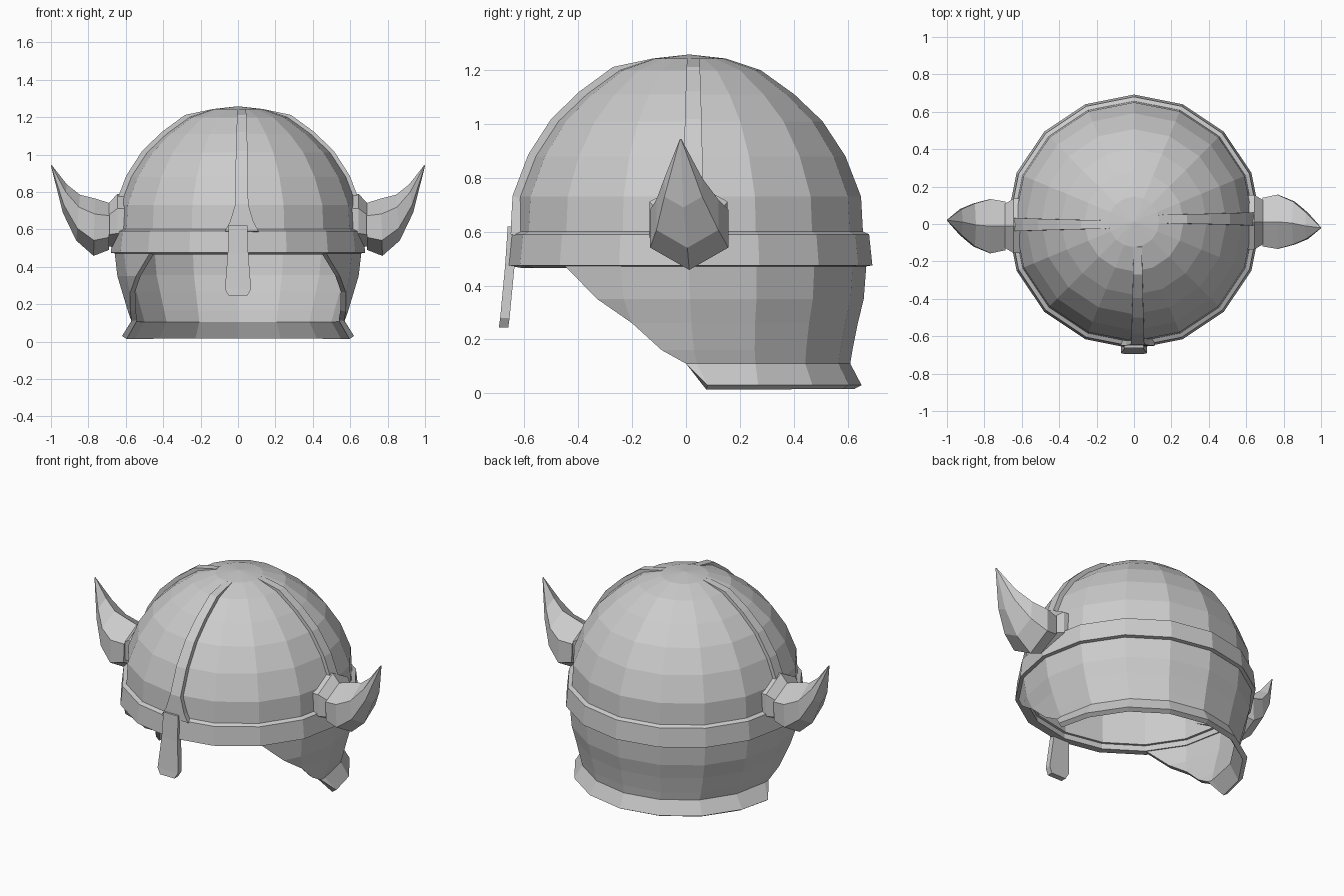
import bpy, bmesh, math
from mathutils import Matrix, Vector

if "Cube" in bpy.data.objects:
    bpy.data.objects.remove(bpy.data.objects["Cube"])

SIDES = 16
CY = 0.012  # centre of the round parts on y


def finish(bm, name, thickness=0.0):
    bmesh.ops.remove_doubles(bm, verts=bm.verts, dist=0.0005)
    bmesh.ops.recalc_face_normals(bm, faces=bm.faces)
    mesh = bpy.data.meshes.new(name)
    bm.to_mesh(mesh)
    bm.free()
    ob = bpy.data.objects.new(name, mesh)
    bpy.context.collection.objects.link(ob)
    if thickness:
        mod = ob.modifiers.new("thickness", "SOLIDIFY")
        mod.thickness = thickness
        mod.offset = -1
    return ob


def skin(bm, rows, wrap_u=False, wrap_v=False):
    """Quads between rows of points; wrap_u closes each row, wrap_v joins last row to first."""
    vs = [[bm.verts.new(p) for p in row] for row in rows]
    n, m = len(vs), len(vs[0])
    for i in range(n if wrap_v else n - 1):
        for j in range(m if wrap_u else m - 1):
            a, b = vs[i], vs[(i + 1) % n]
            bm.faces.new((a[j], a[(j + 1) % m], b[(j + 1) % m], b[j]))
    return vs


def ring(r, z, cy=CY):
    return [(r * math.sin(2 * math.pi * j / SIDES),
             cy - r * math.cos(2 * math.pi * j / SIDES), z) for j in range(SIDES)]


# Dome
DOME = [(0.64, 0.5), (0.645, 0.6), (0.638, 0.73), (0.58, 0.88), (0.495, 1.01),
        (0.39, 1.11), (0.265, 1.2), (0.135, 1.243)]
bm = bmesh.new()
rows = skin(bm, [ring(r, z) for r, z in DOME], wrap_u=True)
top = bm.verts.new((0, CY, 1.258))
for j in range(SIDES):
    bm.faces.new((rows[-1][j], rows[-1][(j + 1) % SIDES], top))
finish(bm, "dome", 0.03)

# Brow band
bm = bmesh.new()
skin(bm, [ring(r, z) for r, z in
          [(0.62, 0.465), (0.68, 0.475), (0.668, 0.59), (0.635, 0.605)]],
     wrap_u=True, wrap_v=True)
finish(bm, "brow_band")

# Neck guard: rows of (radius, z, centre y, y of the front cut)
GUARD = [(0.66, 0.48, 0.01, -0.46), (0.645, 0.35, 0.015, -0.33),
         (0.618, 0.26, 0.02, -0.2), (0.588, 0.16, 0.03, -0.09),
         (0.57, 0.11, 0.04, 0.0), (0.622, 0.03, 0.03, 0.08)]
bm = bmesh.new()
vs = []
for r, z, cy, cut in GUARD:
    start = math.acos((cy - cut) / r)
    row = []
    for j in range(2, SIDES - 1):
        t = min(max(2 * math.pi * j / SIDES, start), 2 * math.pi - start)
        row.append((r * math.sin(t), cy - r * math.cos(t), z))
    vs.append(row)
skin(bm, vs)
bmesh.ops.dissolve_degenerate(bm, dist=0.0005, edges=bm.edges)
finish(bm, "neck_guard", 0.03)

# Raised ribs on the front and both sides of the dome
PATH = [(0.645, 0.59, 0.045), (0.643, 0.64, 0.04), (0.638, 0.73, 0.035)] + \
       [(r, z, 0.034 - 0.003 * i) for i, (r, z) in enumerate(DOME[3:])]


def rib(name, angle, shift, flare=0.0):
    bm = bmesh.new()
    rows = []
    for i, (r, z, w) in enumerate(PATH):
        w += flare * max(0, 1 - i / 2)
        h = 0.018 if i < len(PATH) - 1 else 0.0
        up = h * (z - 0.55)
        rows.append([(shift - w, -(r - 0.04), z - 0.02), (shift - w, -(r + h), z + up),
                     (shift + w, -(r + h), z + up), (shift + w, -(r - 0.04), z - 0.02)])
    skin(bm, rows, wrap_u=True)
    bmesh.ops.holes_fill(bm, edges=bm.edges)
    bmesh.ops.transform(bm, verts=bm.verts, matrix=Matrix.Translation((0, CY, 0))
                        @ Matrix.Rotation(angle, 4, "Z"))
    finish(bm, name)


rib("front_rib", 0, 0.02, 0.045)
rib("right_rib", math.pi / 2, 0.015)
rib("left_rib", -math.pi / 2, 0.015)

# Nose guard
bm = bmesh.new()
skin(bm, [[(-w, yf, z), (w, yf, z), (w, yf + 0.035, z), (-w, yf + 0.035, z)]
          for w, yf, z in [(0.05, -0.662, 0.62), (0.055, -0.672, 0.47),
                           (0.07, -0.69, 0.28), (0.05, -0.695, 0.245)]], wrap_u=True)
bmesh.ops.holes_fill(bm, edges=bm.edges)
finish(bm, "nose_guard")


# Horns and their collars: six-sided sections (top x, top z, bottom x, bottom z, half width, y)
def hexagon(s, side):
    tx, tz, bx, bz, w, y = s
    t, b = Vector((tx, 0, tz)), Vector((bx, 0, bz))
    pts = []
    for f, k in [(0, 0), (0.27, 1), (0.73, 1), (1, 0), (0.73, -1), (0.27, -1)]:
        p = t.lerp(b, f)
        pts.append((side * p.x, side * (y + k * w), p.z))
    return pts


COLLAR = [(0.58, 0.79, 0.58, 0.5, 0.145, 0.01), (0.645, 0.79, 0.645, 0.5, 0.145, 0.01),
          (0.695, 0.735, 0.695, 0.51, 0.115, 0.01)]
HORN = [(0.685, 0.74, 0.69, 0.49, 0.13, 0.01), (0.765, 0.765, 0.772, 0.458, 0.145, 0.012),
        (0.845, 0.785, 0.865, 0.54, 0.115, 0.005), (0.915, 0.84, 0.937, 0.69, 0.07, -0.01),
        (0.997, 0.945, 1.0, 0.94, 0.003, -0.02)]
for label, side in (("right", 1), ("left", -1)):
    for part, sections in (("horn_collar", COLLAR), ("horn", HORN)):
        bm = bmesh.new()
        skin(bm, [hexagon(s, side) for s in sections], wrap_u=True)
        bmesh.ops.holes_fill(bm, edges=bm.edges)
        finish(bm, f"{label}_{part}")
